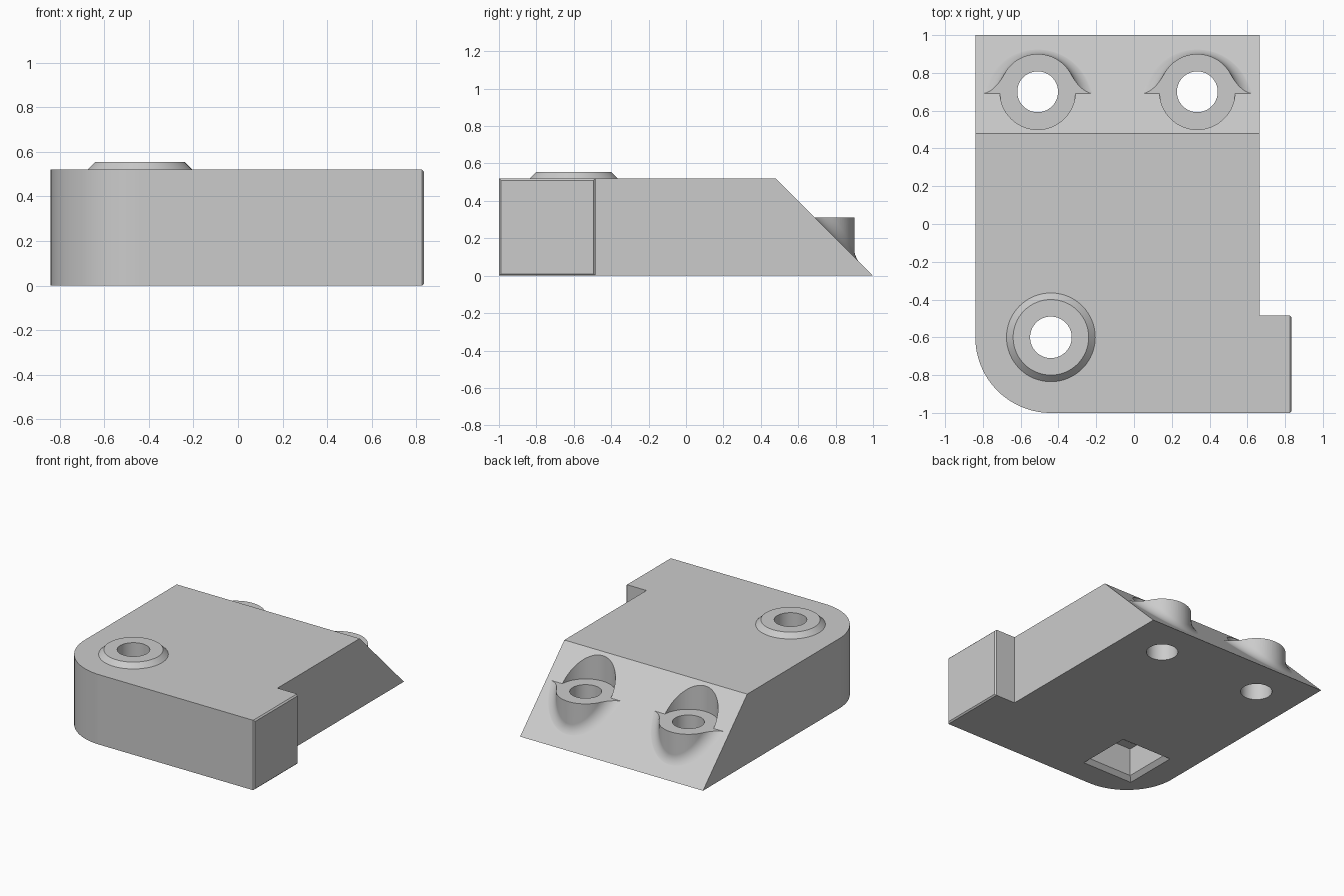
import bpy, bmesh
from math import pi, sin, cos, sqrt, radians
from mathutils import Matrix, Vector

if "Cube" in bpy.data.objects:
    bpy.data.objects.remove(bpy.data.objects["Cube"])

grey = bpy.data.materials.new("plain grey")
grey.use_nodes = True
colour = (0.6, 0.6, 0.6, 1)
grey.diffuse_color = colour
grey.node_tree.nodes["Principled BSDF"].inputs["Base Color"].default_value = colour

HEIGHT = 0.52
LEDGE = 0.31          # height of the rear screw seats
SEAT_R, FILLET_R = 0.2, 0.11
REAR = [(-0.51, 0.7), (0.335, 0.7)]
FRONT = (-0.44, -0.6)


def finish(bm, name):
    bmesh.ops.recalc_face_normals(bm, faces=bm.faces)
    mesh = bpy.data.meshes.new(name)
    bm.to_mesh(mesh)
    bm.free()
    mesh.materials.append(grey)
    obj = bpy.data.objects.new(name, mesh)
    bpy.context.collection.objects.link(obj)
    return obj


def cone(name, centre, r1, r2, z1, z2, sides=64):
    bm = bmesh.new()
    bmesh.ops.create_cone(bm, cap_ends=True, segments=sides, radius1=r1, radius2=r2, depth=z2 - z1)
    bmesh.ops.rotate(bm, verts=bm.verts, matrix=Matrix.Rotation(pi / 4, 3, 'Z'))
    bmesh.ops.translate(bm, verts=bm.verts, vec=(*centre, (z1 + z2) / 2))
    return finish(bm, name)


def box(name, centre, sx, sy, z1, z2):
    bm = bmesh.new()
    bmesh.ops.create_cube(bm, size=1)
    bmesh.ops.scale(bm, verts=bm.verts, vec=(sx, sy, z2 - z1))
    bmesh.ops.translate(bm, verts=bm.verts, vec=(*centre, (z1 + z2) / 2))
    return finish(bm, name)


def boolean(target, tool, operation):
    mod = target.modifiers.new(operation.lower(), 'BOOLEAN')
    mod.operation, mod.solver, mod.object = operation, 'EXACT', tool
    with bpy.context.temp_override(object=target, active_object=target):
        bpy.ops.object.modifier_apply(modifier=mod.name)
    bpy.data.objects.remove(tool)


def make_body():
    # Block outline with a rounded corner and a side tab
    outline = [(0.665, 1), (-0.84, 1)]
    for i in range(25):
        a = pi + pi / 2 * i / 24
        outline.append((FRONT[0] + 0.4 * cos(a), FRONT[1] + 0.4 * sin(a)))
    outline += [(0.835, -1), (0.835, -0.485), (0.665, -0.485)]
    bm = bmesh.new()
    base = bm.faces.new([bm.verts.new((x, y, 0)) for x, y in outline])
    # Keep the base face when extruding so the block is closed
    top = bmesh.ops.extrude_face_region(bm, geom=[base], use_keep_orig=True)["geom"]
    for v in top:
        if isinstance(v, bmesh.types.BMVert):
            v.co.z = HEIGHT
            if v.co.y > 0.9:          # sloping back
                v.co.y -= HEIGHT
    edges = [e for e in bm.edges if all(v.co.x > 0.8 for v in e.verts)]
    bmesh.ops.bevel(bm, geom=edges, offset=0.01, segments=1, affect='EDGES')
    return finish(bm, "mounting_block")


def make_seat(centre):
    # Round seat blended into the slope by a rolling-ball fillet
    bm = bmesh.new()
    cx, cy = centre
    to_slope = Vector((0, -1, -1)).normalized()
    rings = []
    for i in range(72):
        a = 2 * pi * (i + 0.5) / 72
        out = Vector((cos(a), sin(a), 0))
        ball = Vector((cx, cy, 0)) + out * (SEAT_R + FILLET_R)
        ball.z = 1 + FILLET_R * sqrt(2) - ball.y - 0.001
        angle = to_slope.angle(-out)
        arc = []
        for k in range(13):
            t = k / 12
            d = (to_slope * sin((1 - t) * angle) - out * sin(t * angle)) / sin(angle)
            arc.append(ball + d * FILLET_R)
        inner = Vector((cx, cy, 0)) + out * 0.05
        foot = Vector((arc[0].x, arc[0].y, 0.03))
        head = Vector((arc[-1].x, arc[-1].y, 0.9))
        loop = [inner + Vector((0, 0, 0.03)), foot, *arc, head, inner + Vector((0, 0, 0.9))]
        rings.append([bm.verts.new(p) for p in loop])
    n = len(rings[0])
    for i, ring in enumerate(rings):
        following = rings[(i + 1) % len(rings)]
        for k in range(n):
            j = (k + 1) % n
            bm.faces.new((ring[k], ring[j], following[j], following[k]))
    bmesh.ops.triangulate(bm, faces=bm.faces)
    seat = finish(bm, "screw_seat")
    boolean(seat, box("trim", centre, 2, 2, LEDGE, 2), 'DIFFERENCE')
    return seat


body = make_body()

# Rear screw seats: recess above, filleted boss below, through hole
for c in REAR:
    boolean(body, cone("recess", c, SEAT_R, SEAT_R, LEDGE - 0.01, 1), 'DIFFERENCE')
    boolean(body, make_seat(c), 'UNION')
    boolean(body, cone("hole", c, 0.108, 0.108, -0.1, 1), 'DIFFERENCE')

# Front raised collar and through hole
boolean(body, cone("collar", FRONT, 0.255, 0.2, 0.5, 0.555), 'UNION')
boolean(body, cone("hole", FRONT, 0.11, 0.11, -0.1, 1), 'DIFFERENCE')

# Square nut pocket underneath, chamfered at the rim, stepped at its roof
boolean(body, cone("rim_chamfer", FRONT, 0.22 * sqrt(2), 0.17 * sqrt(2), -0.01, 0.04, 4), 'DIFFERENCE')
boolean(body, box("pocket", FRONT, 0.36, 0.36, -0.1, 0.24), 'DIFFERENCE')
boolean(body, box("slot", FRONT, 0.36, 0.22, 0.1, 0.26), 'DIFFERENCE')
boolean(body, box("square", FRONT, 0.22, 0.22, 0.1, 0.28), 'DIFFERENCE')

# Smooth curved walls, keep edges sharp and flats clean
bpy.ops.object.select_all(action='DESELECT')
body.select_set(True)
bpy.context.view_layer.objects.active = body
bpy.ops.object.shade_smooth_by_angle(angle=radians(25))
body.modifiers.new("even_normals", 'WEIGHTED_NORMAL').keep_sharp = True
